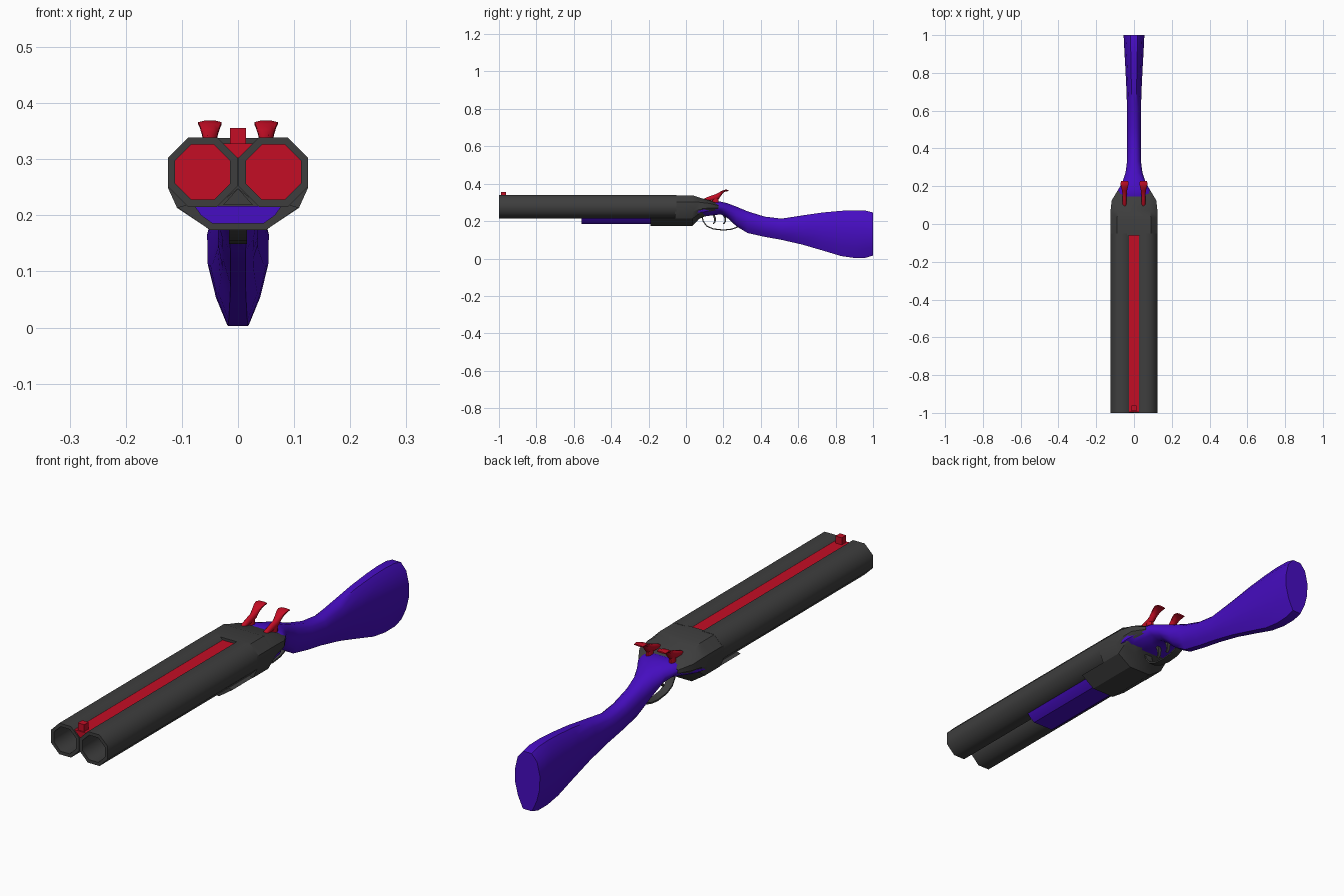
import bpy, bmesh, math
from mathutils import Vector

if "Cube" in bpy.data.objects:
    bpy.data.objects.remove(bpy.data.objects["Cube"])


def material(name, color):
    m = bpy.data.materials.new(name)
    m.diffuse_color = (*color, 1)
    m.use_nodes = True
    m.node_tree.nodes["Principled BSDF"].inputs["Base Color"].default_value = m.diffuse_color
    return m


GREY = material("dark grey", (0.048, 0.048, 0.048))
RED = material("red", (0.55, 0.004, 0.018))
PURPLE = material("purple", (0.062, 0.004, 0.54))


def finish(name, bm, mat, angle=30):
    bmesh.ops.recalc_face_normals(bm, faces=bm.faces)
    mesh = bpy.data.meshes.new(name)
    bm.to_mesh(mesh)
    bm.free()
    mesh.materials.append(mat)
    ob = bpy.data.objects.new(name, mesh)
    bpy.context.collection.objects.link(ob)
    bpy.ops.object.select_all(action='DESELECT')
    bpy.context.view_layer.objects.active = ob
    ob.select_set(True)
    bpy.ops.object.shade_smooth_by_angle(angle=math.radians(angle))
    return ob


def loft(name, sections, mat, angle=30, closed=False):
    """Skin a list of equal-length rings; closed joins last ring to first."""
    bm = bmesh.new()
    rings = [[bm.verts.new(p) for p in s] for s in sections]
    n = len(rings[0])
    pairs = list(zip(rings, rings[1:])) + ([(rings[-1], rings[0])] if closed else [])
    for a, b in pairs:
        for i in range(n):
            j = (i + 1) % n
            bm.faces.new((a[i], a[j], b[j], b[i]))
    if not closed:
        bm.faces.new(rings[0])
        bm.faces.new(rings[-1])
    return finish(name, bm, mat, angle)


def mirrored(half, y):
    """Right-hand (x, z) outline from bottom to top -> full ring at y."""
    left = [(-x, z) for x, z in reversed(half) if x > 1e-6]
    return [(x, y, z) for x, z in half + left]


def prism(name, half, y0, y1, mat):
    return loft(name, [mirrored(half, y0), mirrored(half, y1)], mat)


def octagon(cx, r, y):
    R = r / math.cos(math.pi / 8)
    return [(cx + R * math.cos(a), y, 0.277 + R * math.sin(a))
            for a in (math.pi / 8 + k * math.pi / 4 for k in range(8))]


def sweep(name, path, mat, x=0, sides=4, angle=30):
    """Path of (y, z, half width, half thickness) in the plane of x."""
    rings = []
    for i, (y, z, w, t) in enumerate(path):
        a, b = path[max(i - 1, 0)], path[min(i + 1, len(path) - 1)]
        d = Vector((0, b[0] - a[0], b[1] - a[1])).normalized()
        nrm = Vector((0, -d.z, d.y))
        k = 1 / math.cos(math.pi / sides)
        ring = []
        for s in range(sides):
            q = (s + 0.5) * 2 * math.pi / sides
            ring.append(Vector((x + w * k * math.cos(q), y, z)) + nrm * (t * k * math.sin(q)))
        rings.append(ring)
    return loft(name, rings, mat, angle)


# Twin hollow barrels with a red plug deep in each bore
for side, cx in (("left", -0.063), ("right", 0.063)):
    loft(side + "_barrel",
         [octagon(cx, 0.062, -1), octagon(cx, 0.062, -0.05),
          octagon(cx, 0.049, -0.05), octagon(cx, 0.049, -1)], GREY, 60, True)
    loft(side + "_bore_plug", [octagon(cx, 0.049, -0.10), octagon(cx, 0.049, -0.06)], RED)

# Sighting rib between the barrels and the front bead
prism("rib", [(0, 0.302), (0.026, 0.328)], -0.995, -0.055, RED)
prism("front_sight", [(0.014, 0.322), (0.014, 0.356)], -0.99, -0.962, RED)

# Fore-end under the barrels, with a filler strip between them
prism("fore_end", [(0.045, 0.185), (0.066, 0.2), (0.078, 0.217)], -0.56, -0.18, PURPLE)
prism("barrel_filler", [(0.027, 0.218), (0, 0.248)], -0.56, -0.05, GREY)

# Lower frame in front of the receiver
prism("lower_frame", [(0.05, 0.174), (0.108, 0.214), (0.09, 0.219), (0.037, 0.219), (0, 0.248)],
      -0.19, -0.055, GREY)

# Receiver, tapering towards the stock
receiver = []
for y, w, zb, zt in ((-0.06, 0.125, 0.174, 0.338), (0.035, 0.125, 0.174, 0.338),
                     (0.07, 0.124, 0.212, 0.326), (0.125, 0.118, 0.236, 0.311),
                     (0.175, 0.088, 0.25, 0.292)):
    h = zt - zb
    receiver.append(mirrored([(w * 0.4, zb), (w * 0.87, zb + h * 0.24), (w, zb + h * 0.46),
                              (w, zb + h * 0.78), (w * 0.71, zt)], y))
loft("receiver", receiver, GREY)

# Stock: y, bottom, top, half width
stock_shape = [(0.03, 0.232, 0.254, 0.121), (0.10, 0.225, 0.285, 0.118),
               (0.15, 0.232, 0.306, 0.098), (0.185, 0.236, 0.304, 0.082),
               (0.22, 0.218, 0.296, 0.062), (0.27, 0.172, 0.277, 0.045),
               (0.33, 0.136, 0.252, 0.037), (0.42, 0.116, 0.224, 0.036),
               (0.51, 0.100, 0.213, 0.036), (0.62, 0.075, 0.230, 0.037),
               (0.73, 0.043, 0.246, 0.041), (0.83, 0.013, 0.255, 0.046),
               (0.90, 0.003, 0.258, 0.050), (0.96, 0.004, 0.256, 0.053),
               (1.0, 0.016, 0.246, 0.055)]
contour = [(0.36, 0), (0.75, 0.2), (0.98, 0.42), (1, 0.65), (0.78, 0.88), (0.34, 1)]
loft("stock", [mirrored([(w * f, zb + (zt - zb) * t) for f, t in contour], y)
               for y, zb, zt, w in stock_shape], PURPLE, 45)

# Trigger guard strap and two triggers
sweep("trigger_guard", [(y, z, 0.016, 0.003) for y, z in
                        ((0.085, 0.225), (0.092, 0.2), (0.11, 0.174), (0.145, 0.158), (0.2, 0.152),
                         (0.245, 0.157), (0.272, 0.167), (0.29, 0.18))], GREY, 0, 4, 40)
for name, y in (("front_trigger", 0.145), ("rear_trigger", 0.2)):
    sweep(name, [(y - 0.002, 0.245, 0.008, 0.006), (y + 0.01, 0.215, 0.007, 0.005),
                 (y + 0.01, 0.197, 0.006, 0.004), (y, 0.185, 0.005, 0.003)], GREY, 0, 4, 40)

# Twin hammers with curved, flared thumb spurs
for side, cx in (("left", -0.05), ("right", 0.05)):
    sweep(side + "_hammer",
          [(0.088, 0.308, 0.008, 0.005), (0.11, 0.316, 0.010, 0.010),
           (0.14, 0.323, 0.011, 0.014), (0.168, 0.331, 0.012, 0.015),
           (0.183, 0.346, 0.014, 0.010), (0.197, 0.358, 0.018, 0.006),
           (0.212, 0.364, 0.021, 0.005), (0.228, 0.363, 0.019, 0.003)],
          RED, cx, 8, 50)
    sweep(side + "_hammer_base", [(0.155, 0.285, 0.011, 0.018), (0.158, 0.328, 0.010, 0.016)],
          RED, cx, 8, 50)
